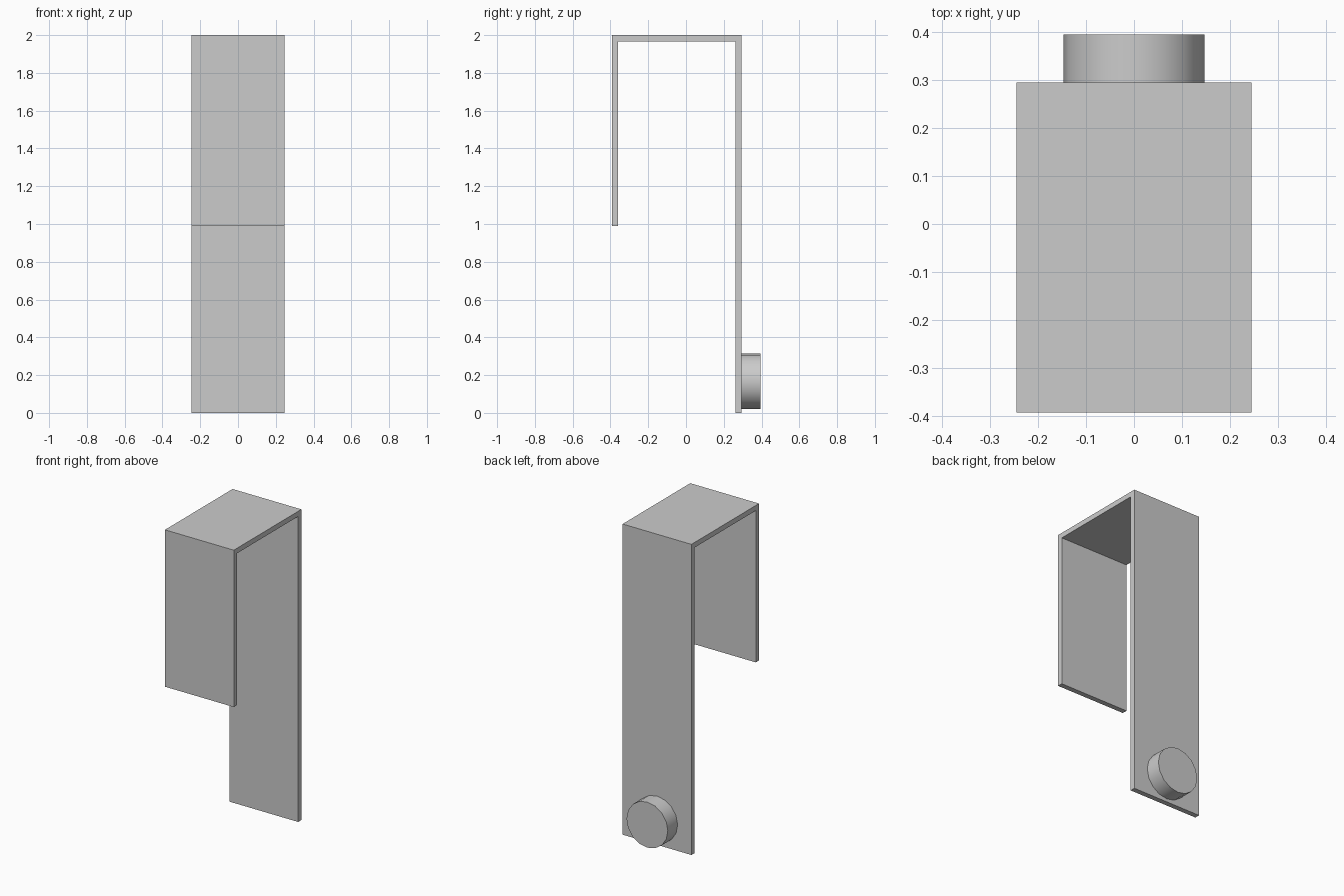
import bpy, bmesh, math
from mathutils import Matrix

cube = bpy.data.objects.get("Cube")
if cube:
    bpy.data.objects.remove(cube, do_unlink=True)

grey = bpy.data.materials.new("plain grey")
grey.use_nodes = True
colour = (0.6, 0.6, 0.6, 1)
grey.diffuse_color = colour
grey.node_tree.nodes["Principled BSDF"].inputs["Base Color"].default_value = colour


def add_object(name, bm):
    bmesh.ops.recalc_face_normals(bm, faces=bm.faces)
    mesh = bpy.data.meshes.new(name)
    bm.to_mesh(mesh)
    bm.free()
    mesh.materials.append(grey)
    obj = bpy.data.objects.new(name, mesh)
    bpy.context.collection.objects.link(obj)
    return obj


# Bent strap: side profile extruded across the width
half_width, t = 0.245, 0.033
front, back, top, short_end = -0.393, 0.295, 2.0, 0.99
profile = [(front, short_end), (front, top), (back, top), (back, 0),
           (back - t, 0), (back - t, top - t),
           (front + t, top - t), (front + t, short_end)]
bm = bmesh.new()
face = bm.faces.new([bm.verts.new((-half_width, y, z)) for y, z in profile])
extruded = bmesh.ops.extrude_face_region(bm, geom=[face])
verts = [v for v in extruded["geom"] if isinstance(v, bmesh.types.BMVert)]
bmesh.ops.translate(bm, verts=verts, vec=(2 * half_width, 0, 0))
add_object("hook_strap", bm)

# Round peg on the back of the long leg
radius, depth = 0.147, 0.1
bm = bmesh.new()
place = Matrix.Translation((0, back + depth / 2, 0.167)) @ Matrix.Rotation(math.pi / 2, 4, "X")
bmesh.ops.create_cone(bm, cap_ends=True, segments=16, radius1=radius,
                      radius2=radius, depth=depth, matrix=place)
peg = add_object("round_peg", bm)
bpy.ops.object.select_all(action="DESELECT")
peg.select_set(True)
bpy.context.view_layer.objects.active = peg
bpy.ops.object.shade_smooth_by_angle(angle=math.radians(40))
